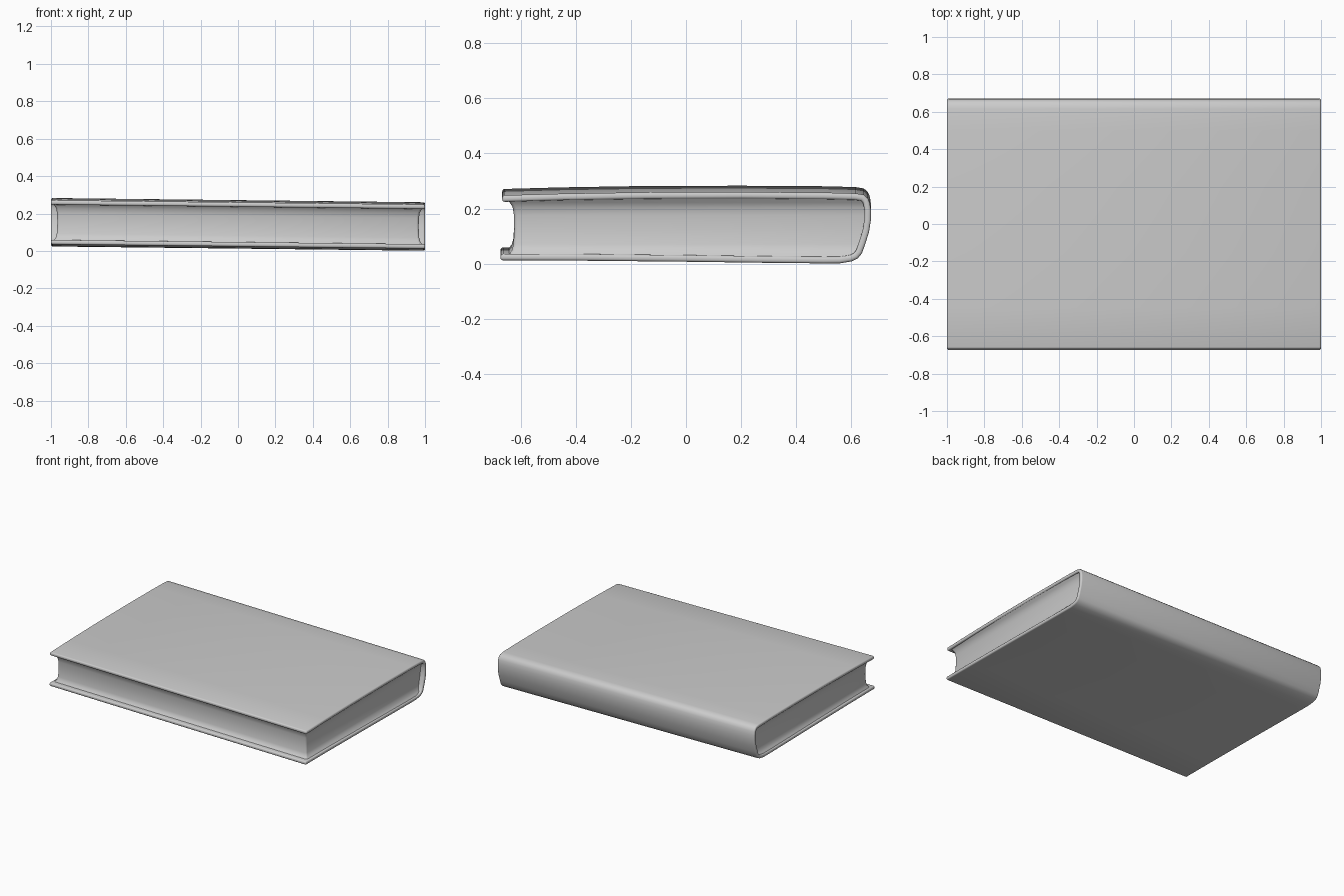
import bpy, bmesh

if "Cube" in bpy.data.objects:
    bpy.data.objects.remove(bpy.data.objects["Cube"])

SLOPE = -0.0115   # the book leans slightly down towards +x
DROP = 0.0035


def finish(bm, name, angle):
    for v in bm.verts:
        v.co.z += SLOPE * v.co.x - DROP
    bmesh.ops.recalc_face_normals(bm, faces=bm.faces)
    mesh = bpy.data.meshes.new(name)
    bm.to_mesh(mesh)
    bm.free()
    obj = bpy.data.objects.new(name, mesh)
    bpy.context.collection.objects.link(obj)
    bpy.ops.object.select_all(action='DESELECT')
    obj.select_set(True)
    bpy.context.view_layer.objects.active = obj
    bpy.ops.object.shade_smooth_by_angle(angle=angle)
    return obj


# Cover: outer profile (y, z) from bottom board, round the spine, to top board
profile = [(-0.673, 0.027), (-0.4, 0.026), (0.0, 0.022), (0.3, 0.018),
           (0.5, 0.016), (0.56, 0.0165), (0.60, 0.023), (0.623, 0.034),
           (0.638, 0.052), (0.65, 0.085), (0.664, 0.13), (0.671, 0.175),
           (0.671, 0.21), (0.667, 0.235), (0.660, 0.252), (0.645, 0.265),
           (0.615, 0.270), (0.5, 0.273), (0.2, 0.275), (-0.15, 0.274),
           (-0.45, 0.269), (-0.667, 0.263)]
bm = bmesh.new()
left = [bm.verts.new((-1, y, z)) for y, z in profile]
right = [bm.verts.new((1, y, z)) for y, z in profile]
for i in range(len(profile) - 1):
    bm.faces.new((left[i], left[i + 1], right[i + 1], right[i]))
bmesh.ops.recalc_face_normals(bm, faces=bm.faces)
# face normals outward so the thickness grows inwards
bm.normal_update()
bm.faces.ensure_lookup_table()
mid = max(bm.faces, key=lambda f: f.calc_center_median().y)
flip = mid.normal.y < 0
cover = finish(bm, "cover", 0.8)
bm = bmesh.new()
bm.from_mesh(cover.data)
bm.normal_update()
if max(bm.faces, key=lambda f: f.calc_center_median().y).normal.y < 0:
    bmesh.ops.reverse_faces(bm, faces=bm.faces)
bm.to_mesh(cover.data)
bm.free()
solid = cover.modifiers.new("thickness", 'SOLIDIFY')
solid.thickness = 0.024
solid.offset = -1
bevel = cover.modifiers.new("soft_edges", 'BEVEL')
bevel.width = 0.009
bevel.segments = 3
bevel.limit_method = 'ANGLE'
bevel.angle_limit = 0.85

# Page block: stacked rings (z, inset, back y) giving hollowed edges
rings = [(0.034, 0.006, 0.60), (0.050, 0.015, 0.62), (0.062, 0.025, 0.63),
         (0.085, 0.031, 0.638), (0.14, 0.034, 0.65), (0.19, 0.033, 0.655),
         (0.22, 0.028, 0.65), (0.236, 0.018, 0.645), (0.252, 0.007, 0.63)]
bm = bmesh.new()
loops = []
for z, inset, back in rings:
    x, y, c = 1 - inset, -0.657 + inset, 0.012
    pts = [(-x, back), (-x, y + c), (-x + c * 0.3, y + c * 0.3), (-x + c, y),
           (x - c, y), (x - c * 0.3, y + c * 0.3), (x, y + c), (x, back)]
    loops.append([bm.verts.new((px, py, z)) for px, py in pts])
n = len(loops[0])
for a, b in zip(loops, loops[1:]):
    for i in range(n):
        j = (i + 1) % n
        bm.faces.new((a[i], a[j], b[j], b[i]))
bm.faces.new(loops[0])
bm.faces.new(loops[-1])
finish(bm, "page_block", 0.8)
